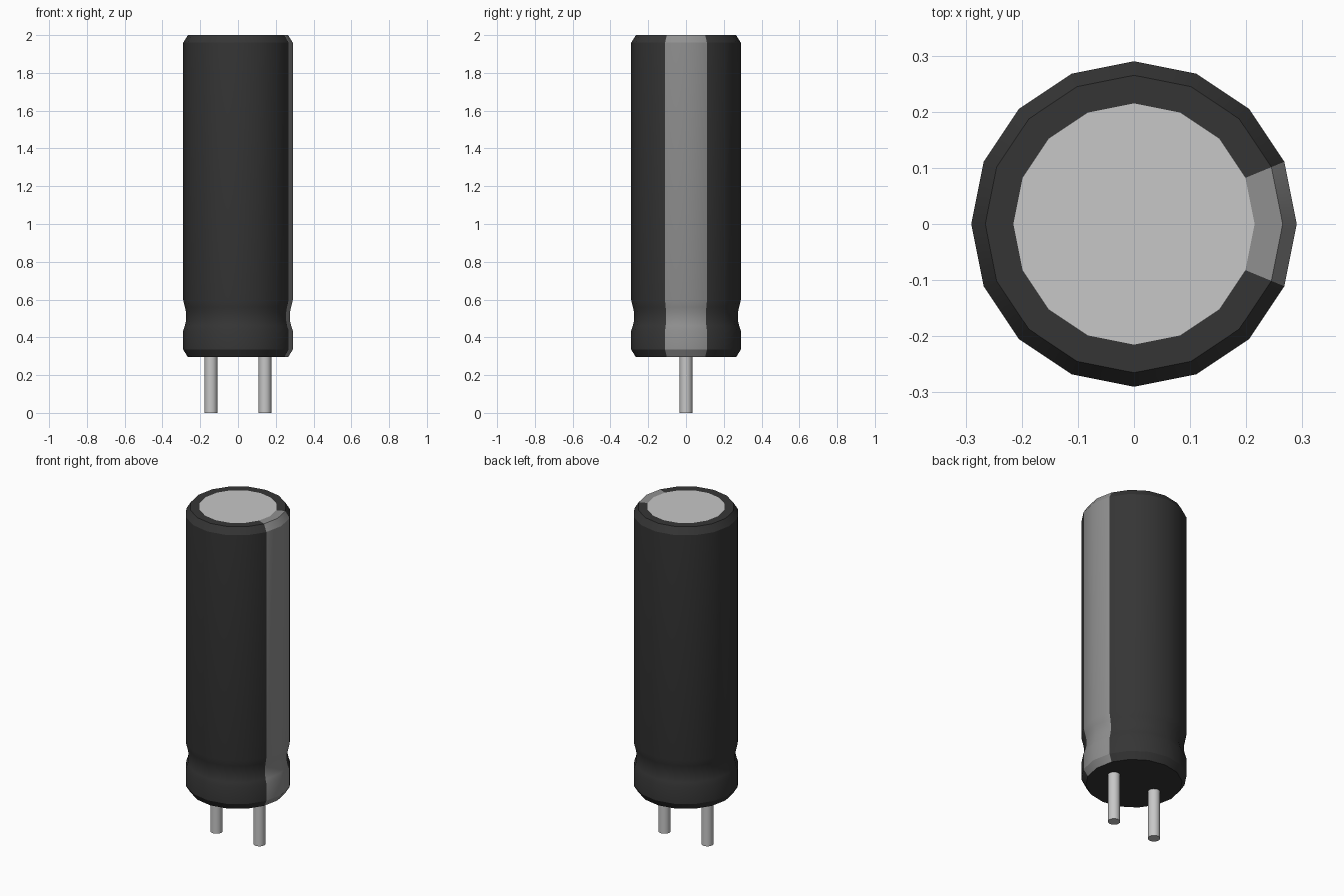
import bpy, bmesh, math

cube = bpy.data.objects.get("Cube")
if cube:
    bpy.data.objects.remove(cube, do_unlink=True)


def make_material(name, value):
    m = bpy.data.materials.new(name)
    m.use_nodes = True
    colour = (value, value, value, 1)
    m.diffuse_color = colour
    m.node_tree.nodes["Principled BSDF"].inputs["Base Color"].default_value = colour
    return m


SLEEVE = make_material("dark sleeve", 0.036)
STRIPE = make_material("grey stripe", 0.28)
METAL = make_material("light metal", 0.57)


def lathe(name, profile, sides, materials, x=0.0):
    """Revolve (radius, z) points about the z axis and cap both ends."""
    bm = bmesh.new()
    rings = []
    for r, z in profile:
        angles = [2 * math.pi * i / sides for i in range(sides)]
        rings.append([bm.verts.new((r * math.cos(a), r * math.sin(a), z)) for a in angles])
    for low, high in zip(rings, rings[1:]):
        for i in range(sides):
            j = (i + 1) % sides
            bm.faces.new((low[i], low[j], high[j], high[i]))
    bm.faces.new(rings[0][::-1])
    bm.faces.new(rings[-1])
    mesh = bpy.data.meshes.new(name)
    bm.to_mesh(mesh)
    bm.free()
    for m in materials:
        mesh.materials.append(m)
    obj = bpy.data.objects.new(name, mesh)
    obj.location.x = x
    bpy.context.collection.objects.link(obj)
    bpy.ops.object.select_all(action="DESELECT")
    obj.select_set(True)
    bpy.context.view_layer.objects.active = obj
    bpy.ops.object.shade_smooth_by_angle(angle=math.radians(30))
    return obj


# Can body: bevelled base, crimp groove, straight wall, bevelled rim, flat top
R = 0.29
body = lathe("can_body", [
    (0.265, 0.295), (R, 0.335), (R, 0.435), (0.281, 0.462), (0.275, 0.49),
    (0.275, 0.53), (0.281, 0.56), (R, 0.597), (R, 1.96), (0.265, 2.0), (0.215, 2.0),
], 16, [SLEEVE, STRIPE, METAL])

# Metal top disc, and a stripe over the two facets facing +x
for p in body.data.polygons:
    c = p.center
    if len(p.vertices) > 4:
        p.material_index = 2 if c.z > 1 else 0
    elif abs(math.atan2(c.y, c.x)) < math.pi / 8:
        p.material_index = 1

# Lead pins
for name, side in (("right_pin", -1), ("left_pin", 1)):
    lathe(name, [(0.034, 0), (0.034, 0.30)], 16, [METAL], x=side * 0.143)
